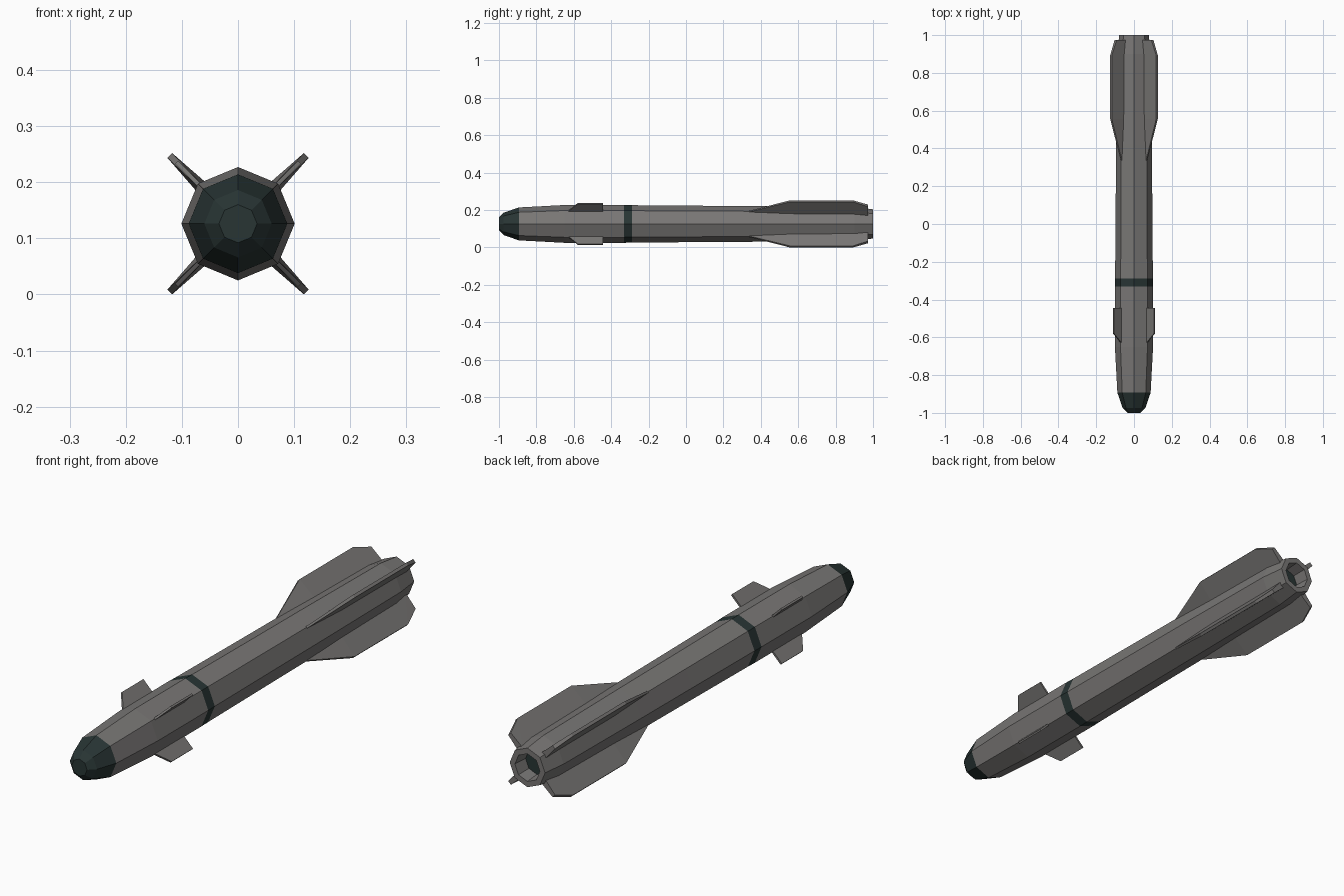
import bpy, bmesh, math
from mathutils import Vector

if "Cube" in bpy.data.objects:
    bpy.data.objects.remove(bpy.data.objects["Cube"])

ZC = 0.126   # height of the body axis
SIDES = 8


def material(name, rgb):
    m = bpy.data.materials.new(name)
    m.diffuse_color = (*rgb, 1)
    m.use_nodes = True
    m.node_tree.nodes["Principled BSDF"].inputs["Base Color"].default_value = m.diffuse_color
    return m


GREY = material("warm grey", (0.19, 0.183, 0.178))
DARK = material("dark green grey", (0.021, 0.035, 0.034))


def finish(bm, name):
    bmesh.ops.recalc_face_normals(bm, faces=bm.faces)
    me = bpy.data.meshes.new(name)
    bm.to_mesh(me)
    bm.free()
    ob = bpy.data.objects.new(name, me)
    bpy.context.collection.objects.link(ob)
    me.materials.append(GREY)
    me.materials.append(DARK)
    return ob


def lathe(name, profile):
    """Eight-sided tube along y; profile rows are (y, radius, colour of the next strip)."""
    bm = bmesh.new()
    rings = []
    for y, r, _ in profile:
        angles = [2 * math.pi * i / SIDES for i in range(SIDES)]
        rings.append([bm.verts.new((r * math.cos(a), y, ZC + r * math.sin(a))) for a in angles])
    for k in range(len(rings) - 1):
        for i in range(SIDES):
            j = (i + 1) % SIDES
            f = bm.faces.new((rings[k][i], rings[k][j], rings[k + 1][j], rings[k + 1][i]))
            f.material_index = profile[k][2]
    # dark nose tip and dark floor of the exhaust
    for ring in (rings[0], rings[-1]):
        bm.faces.new(ring).material_index = 1
    return finish(bm, name)


def fins(name, outline):
    """Four diagonal fins; outline rows are (y, radius, half thickness)."""
    for quarter, label in enumerate(("upper_right", "upper_left", "lower_left", "lower_right")):
        a = math.radians(45 + 90 * quarter)
        out = Vector((math.cos(a), 0, math.sin(a)))
        side = Vector((-math.sin(a), 0, math.cos(a)))
        bm = bmesh.new()
        loops = []
        for s in (1, -1):
            loops.append([bm.verts.new(out * r + side * s * t + Vector((0, y, ZC)))
                          for y, r, t in outline])
        bm.faces.new(loops[0])
        bm.faces.new(loops[1][::-1])
        n = len(outline)
        for i in range(n):
            j = (i + 1) % n
            bm.faces.new((loops[0][i], loops[1][i], loops[1][j], loops[0][j]))
        # split the tapered sides into flat facets
        bmesh.ops.triangulate(bm, faces=[f for f in bm.faces if len(f.verts) > 4])
        finish(bm, f"{name}_{label}")


# Body: dark nose, grey shell, dark band, tapered tail and hollow exhaust
lathe("body", [
    (-1.00, 0.034, 1), (-0.975, 0.060, 1), (-0.893, 0.088, 0),
    (-0.65, 0.101, 0), (-0.332, 0.101, 1), (-0.289, 0.100, 0),
    (0.10, 0.097, 0), (0.42, 0.095, 0), (0.90, 0.090, 0),
    (1.00, 0.078, 0), (1.00, 0.055, 0), (0.94, 0.050, 0),
])

# Small front fins
fins("front_fin", [
    (-0.64, 0.085, 0.004), (-0.578, 0.155, 0.004),
    (-0.444, 0.155, 0.004), (-0.444, 0.085, 0.004),
])

# Long tail fins, thick at the root and thin at the leading edge
fins("tail_fin", [
    (0.31, 0.080, 0.004), (0.342, 0.097, 0.004), (0.556, 0.172, 0.006),
    (0.893, 0.172, 0.006), (0.973, 0.138, 0.008),
    (0.973, 0.070, 0.013), (0.556, 0.070, 0.013),
])
